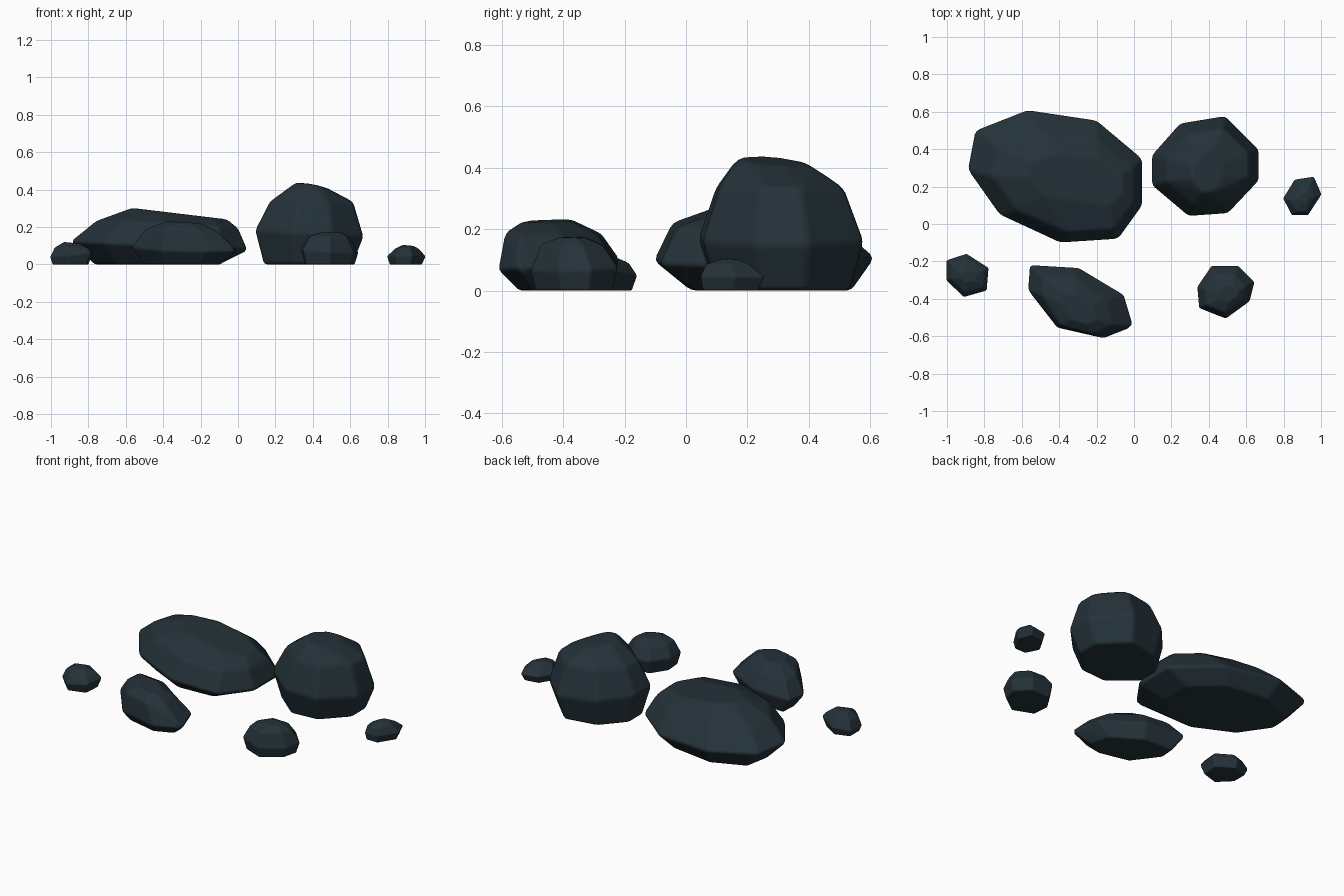
import bpy, bmesh, math

mat = bpy.data.materials.new("dark slate")
mat.diffuse_color = (0.0176, 0.0315, 0.041, 1)


def rock(name, outline, layers, bevel):
    """Convex boulder: the plan outline is refitted to the box of every layer.
    layer = (z, x0, x1, y0, y1, tilt_x, tilt_y)"""
    xs, ys = [p[0] for p in outline], [p[1] for p in outline]
    ax, bx, ay, by = min(xs), max(xs), min(ys), max(ys)
    bm = bmesh.new()
    for z, x0, x1, y0, y1, tx, ty in layers:
        for x, y in outline:
            u, v = (x - ax) / (bx - ax), (y - ay) / (by - ay)
            px, py = x0 + u * (x1 - x0), y0 + v * (y1 - y0)
            pz = z + tx * (px - (x0 + x1) / 2) + ty * (py - (y0 + y1) / 2)
            bm.verts.new((px, py, max(pz, 0)))
    res = bmesh.ops.convex_hull(bm, input=bm.verts[:])
    loose = [v for v in bm.verts if not v.link_faces]
    bmesh.ops.delete(bm, geom=loose, context='VERTS')
    # merge nearly coplanar triangles into broad facets
    bmesh.ops.dissolve_limit(bm, angle_limit=math.radians(7),
                             verts=bm.verts[:], edges=bm.edges[:])
    bmesh.ops.recalc_face_normals(bm, faces=bm.faces[:])
    me = bpy.data.meshes.new(name)
    bm.to_mesh(me)
    bm.free()
    me.materials.append(mat)
    for f in me.polygons:
        f.use_smooth = True
    ob = bpy.data.objects.new(name, me)
    bpy.context.collection.objects.link(ob)
    # softened facet edges
    m = ob.modifiers.new("soft edges", 'BEVEL')
    m.width, m.segments, m.limit_method = bevel, 2, 'NONE'
    m.harden_normals = True


# broad flat boulder, sloping down to the right
rock("flat_boulder",
     [(-.85, .50), (-.57, .61), (-.20, .555), (.045, .35), (.045, .10),
      (-.085, -.08), (-.395, -.10), (-.72, .05), (-.89, .29)],
     [(0, -.77, -.10, .015, .54, 0, 0),
      (.10, -.895, .05, -.105, .615, -.05, 0),
      (.212, -.76, .0, -.045, .50, -.06, -.04),
      (.272, -.57, -.06, .09, .38, -.12, 0)], .018)

# tall round boulder
rock("tall_boulder",
     [(.245, .54), (.485, .58), (.665, .40), (.665, .235), (.50, .06),
      (.29, .045), (.095, .21), (.095, .37)],
     [(0, .14, .61, .095, .535, 0, 0),
      (.165, .093, .67, .04, .58, -.06, 0),
      (.335, .17, .615, .097, .515, 0, 0),
      (.422, .31, .475, .17, .40, -.17, -.08)], .018)

# long front stone
rock("long_stone",
     [(-.555, -.22), (-.295, -.235), (-.055, -.375), (-.005, -.54),
      (-.16, -.60), (-.41, -.545), (-.565, -.35)],
     [(0, -.50, -.09, -.545, -.25, 0, 0),
      (.085, -.57, 0, -.612, -.217, 0, .09),
      (.185, -.495, -.115, -.59, -.275, -.03, -.03),
      (.226, -.385, -.20, -.535, -.37, -.06, 0)], .012)

# small front right stone
rock("small_front_stone",
     [(.415, -.225), (.555, -.225), (.64, -.31), (.615, -.41),
      (.49, -.50), (.35, -.445), (.34, -.335)],
     [(0, .357, .625, -.49, -.24, 0, 0),
      (.072, .337, .645, -.507, -.222, -.06, .05),
      (.148, .378, .60, -.475, -.27, -.03, 0),
      (.173, .45, .56, -.415, -.33, -.03, 0)], .008)

# small pebbles on the far left and far right
rock("left_pebble",
     [(-1, -.19), (-.895, -.155), (-.78, -.23), (-.79, -.35),
      (-.91, -.385), (-1, -.295)],
     [(0, -.99, -.80, -.375, -.175, 0, 0),
      (.05, -1.004, -.776, -.392, -.158, .1, 0),
      (.09, -.98, -.80, -.365, -.185, 0, 0),
      (.116, -.93, -.845, -.31, -.25, -.1, 0)], .006)
rock("right_pebble",
     [(.86, .235), (.96, .25), (1, .16), (.93, .055), (.845, .055), (.80, .14)],
     [(0, .81, .985, .055, .235, 0, 0),
      (.045, .796, 1.004, .047, .255, 0, 0),
      (.086, .84, .965, .065, .205, 0, 0),
      (.102, .88, .94, .115, .17, -.1, 0)], .006)
